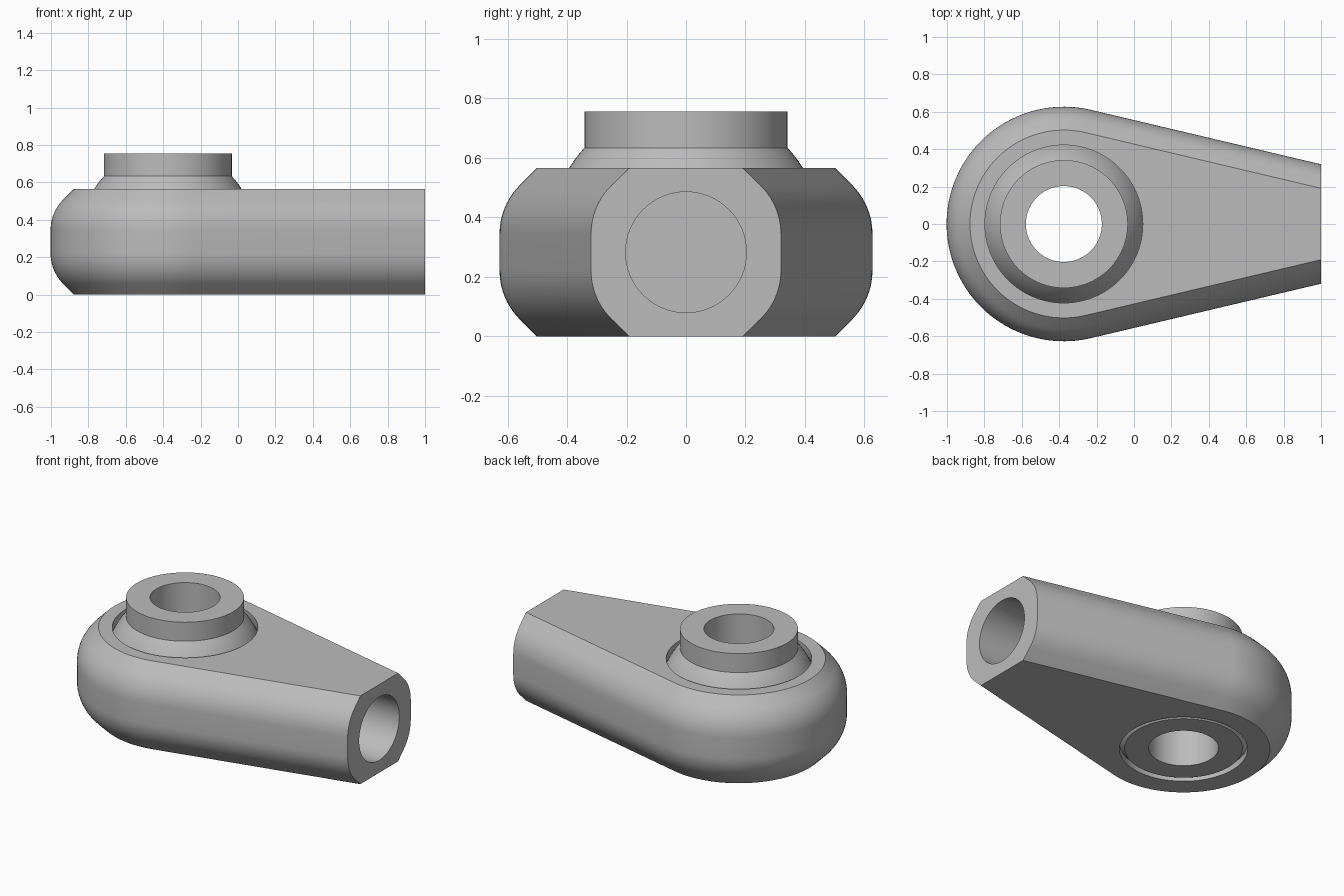
import bpy, bmesh, math
from mathutils import Matrix

if "Cube" in bpy.data.objects:
    bpy.data.objects.remove(bpy.data.objects["Cube"])

EYE_X, EYE_R = -0.375, 0.627     # eye centre and outer radius
HEIGHT, MID = 0.565, 0.2825      # body thickness and its middle
TAPER = math.radians(13.3)       # slope of the straight flanks
HOLE_R = 0.203
BALL_Z, BALL_R = 0.32, 0.464

steel = bpy.data.materials.new("grey steel")
steel.use_nodes = True
steel.diffuse_color = (0.5, 0.5, 0.5, 1)
steel.node_tree.nodes["Principled BSDF"].inputs["Base Color"].default_value = (0.5, 0.5, 0.5, 1)


def make_object(name, bm):
    bmesh.ops.recalc_face_normals(bm, faces=bm.faces)
    mesh = bpy.data.meshes.new(name)
    bm.to_mesh(mesh)
    bm.free()
    mesh.materials.append(steel)
    obj = bpy.data.objects.new(name, mesh)
    bpy.context.collection.objects.link(obj)
    return obj


def lathe(name, profile, closed, steps=96):
    """Revolve (radius, z) points about the vertical axis of the eye."""
    bm = bmesh.new()
    verts = [bm.verts.new((r, 0, z)) for r, z in profile]
    pairs = list(zip(verts, verts[1:]))
    if closed:
        pairs.append((verts[-1], verts[0]))
    edges = [bm.edges.new(p) for p in pairs]
    bmesh.ops.spin(bm, geom=verts + edges, cent=(0, 0, 0), axis=(0, 0, 1),
                   angle=math.tau, steps=steps, use_duplicate=False)
    bmesh.ops.remove_doubles(bm, verts=bm.verts, dist=1e-5)
    bmesh.ops.translate(bm, verts=bm.verts, vec=(EYE_X, 0, 0))
    return make_object(name, bm)


def sphere_arc(radius, low_r, high_r, count=24):
    """Points up the side of a ball, from low_r below to high_r above."""
    start, end = -math.acos(low_r / radius), math.acos(high_r / radius)
    angles = [start + (end - start) * i / count for i in range(count + 1)]
    return [(radius * math.cos(a), BALL_Z + radius * math.sin(a)) for a in angles]


def cut(target, cutter):
    mod = target.modifiers.new("cut", "BOOLEAN")
    mod.operation, mod.solver, mod.object = "DIFFERENCE", "EXACT", cutter
    activate(target)
    bpy.ops.object.modifier_apply(modifier=mod.name)
    bpy.data.objects.remove(cutter)


def activate(obj):
    bpy.ops.object.select_all(action="DESELECT")
    obj.select_set(True)
    bpy.context.view_layer.objects.active = obj


def outline(radius):
    """Round eye with straight flanks running tangent to the shank end."""
    start, sweep = math.pi / 2 - TAPER, math.pi + 2 * TAPER
    arc = [start + sweep * i / 80 for i in range(81)]
    end_y = (radius - (1 - EYE_X) * math.sin(TAPER)) / math.cos(TAPER)
    points = [(EYE_X + radius * math.cos(a), radius * math.sin(a)) for a in arc]
    return [(1, end_y)] + points + [(1, -end_y)]


# Body: stacked outlines following a rounded and chamfered edge
ROUND = 0.23
upper = [(ROUND * (1 - math.cos(t)), 0.0625 + ROUND * math.sin(t))
         for t in (math.radians(45) * i / 10 for i in range(11))]
upper.append((0.125, MID))
levels = [(d, MID - h) for d, h in reversed(upper)] + [(d, MID + h) for d, h in upper]
bm = bmesh.new()
rings = [[bm.verts.new((x, y, z)) for x, y in outline(EYE_R - d)] for d, z in levels]
for low, high in zip(rings, rings[1:]):
    for i in range(len(low) - 1):
        bm.faces.new((low[i], low[i + 1], high[i + 1], high[i]))
bm.faces.new(rings[0])
bm.faces.new(rings[-1])
bm.faces.new([r[0] for r in rings] + [r[-1] for r in reversed(rings)])
body = make_object("rod_end_body", bm)

# Socket for the ball, open at both faces
socket = [(0, -0.2), (0.372, -0.2)] + sphere_arc(BALL_R + 0.001, 0.372, 0.422)
socket += [(0.422, 0.8), (0, 0.8)]
cut(body, lathe("socket_cutter", socket, False))

# Blind hole in the shank end
bm = bmesh.new()
bmesh.ops.create_cone(bm, cap_ends=True, segments=64, radius1=HOLE_R, radius2=HOLE_R, depth=1,
                      matrix=Matrix.Translation((0.75, 0, MID)) @ Matrix.Rotation(math.pi / 2, 4, "Y"))
cut(body, make_object("shank_hole_cutter", bm))

# Bored ball with a straight collar on top
ball_profile = [(HOLE_R, 0.755)]
arc = sphere_arc(BALL_R, 0.342, 0.342)
ball_profile = [(HOLE_R, arc[0][1])] + arc + [(0.342, 0.755), (HOLE_R, 0.755)]
ball = lathe("collared_ball", ball_profile, True)

for obj in (body, ball):
    activate(obj)
    bpy.ops.object.shade_smooth_by_angle(angle=math.radians(30))
